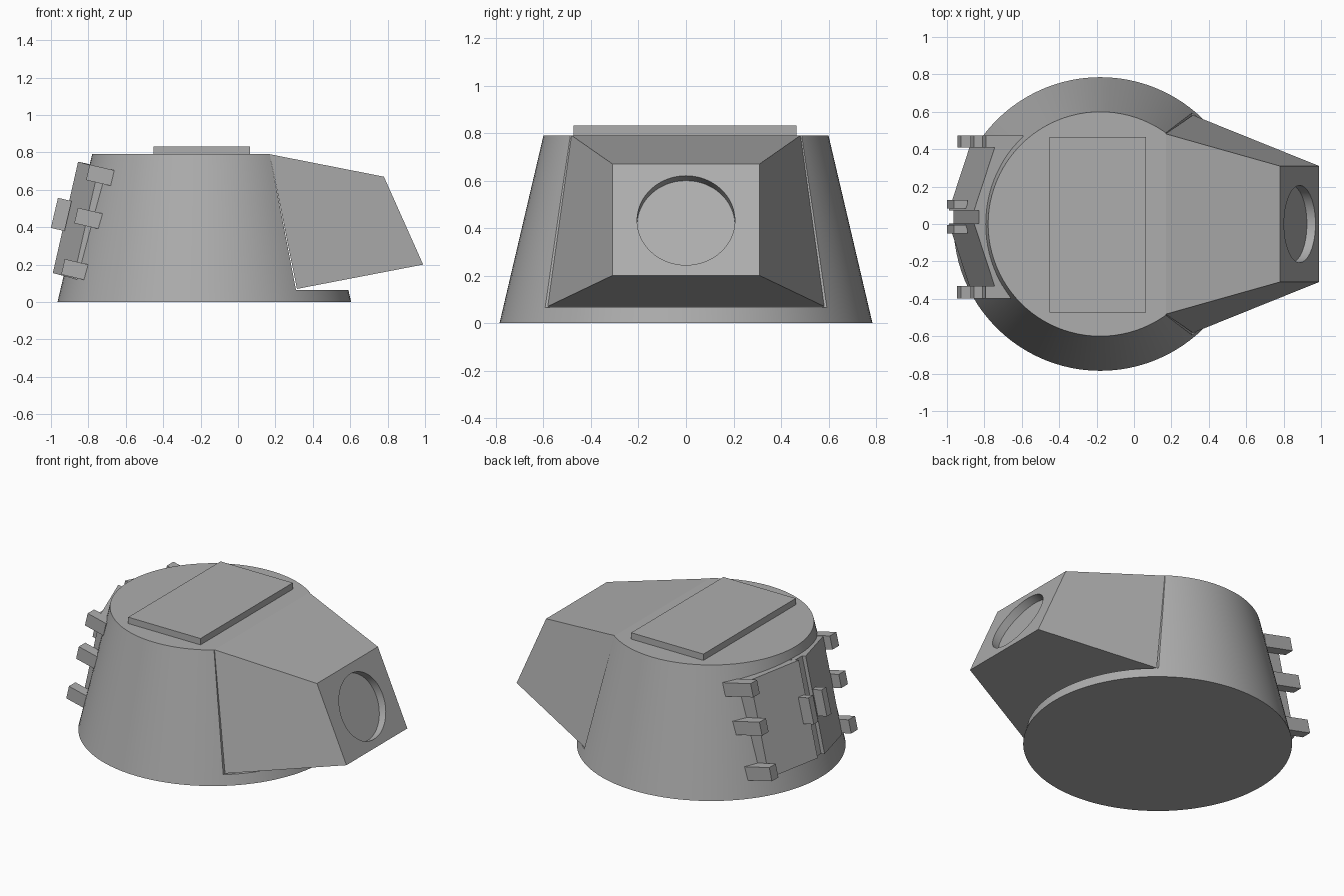
import bpy, bmesh, math
from mathutils import Vector, Matrix

old = bpy.data.objects.get("Cube")
if old:
    bpy.data.objects.remove(old, do_unlink=True)

GREY = (0.42, 0.42, 0.42, 1)
mat = bpy.data.materials.new("armour grey")
mat.use_nodes = True
mat.diffuse_color = GREY
mat.node_tree.nodes["Principled BSDF"].inputs["Base Color"].default_value = GREY

CX, R0, R1, H, RIM = -0.18, 0.785, 0.6, 0.79, 0.065
SLOPE = math.atan2(R0 - R1, H)


def finish(bm, name, smooth=False):
    bmesh.ops.recalc_face_normals(bm, faces=bm.faces[:])
    me = bpy.data.meshes.new(name)
    bm.to_mesh(me)
    bm.free()
    ob = bpy.data.objects.new(name, me)
    bpy.context.collection.objects.link(ob)
    me.materials.append(mat)
    if smooth:
        bpy.ops.object.select_all(action='DESELECT')
        ob.select_set(True)
        bpy.context.view_layer.objects.active = ob
        bpy.ops.object.shade_smooth_by_angle(angle=math.radians(30))
    return ob


def loft(name, ring_a, ring_b):
    """Solid between two rings of equal point count."""
    bm = bmesh.new()
    a = [bm.verts.new(p) for p in ring_a]
    b = [bm.verts.new(p) for p in ring_b]
    bm.faces.new(a)
    bm.faces.new(b)
    for i in range(len(a)):
        j = (i + 1) % len(a)
        bm.faces.new((a[i], a[j], b[j], b[i]))
    return finish(bm, name)


def frustum(z0, z1):
    bm = bmesh.new()
    r = [R0 + (R1 - R0) * z / H for z in (z0, z1)]
    bmesh.ops.create_cone(bm, cap_ends=True, segments=96, radius1=r[0], radius2=r[1],
                          depth=z1 - z0,
                          matrix=Matrix.Translation((CX, 0, (z0 + z1) / 2)))
    return bm


def box(name, centre, size):
    """Box at a centre; its x axis follows the normal of the sloped rear wall."""
    bm = bmesh.new()
    m = (Matrix.Translation(centre) @ Matrix.Rotation(SLOPE, 4, 'Y')
         @ Matrix.Diagonal((*size, 1)))
    bmesh.ops.create_cube(bm, size=1, matrix=m)
    return finish(bm, name)


# Base ring and main wall, the wall cut by a sloped plane at the gun end
finish(frustum(0, RIM), "base_ring", True)
bm = frustum(RIM, H)
cut_lo, cut_hi = Vector((0.31, 0, RIM)), Vector((0.17, 0, H))
normal = (cut_hi - cut_lo).cross(Vector((0, 1, 0)))
normal *= 1 if normal.x > 0 else -1
cut = bmesh.ops.bisect_plane(bm, geom=bm.verts[:] + bm.edges[:] + bm.faces[:],
                             plane_co=cut_lo, plane_no=normal, clear_outer=True)
edges = [e for e in cut["geom_cut"] if isinstance(e, bmesh.types.BMEdge)]
bmesh.ops.holes_fill(bm, edges=edges, sides=0)
finish(bm, "turret_wall", True)


# Gun housing with a round recess in its sloped face
def section(x_top, y_top, z_top, x_low, y_low, z_low):
    return [(x_top, -y_top, z_top), (x_top, y_top, z_top),
            (x_low, y_low, z_low), (x_low, -y_low, z_low)]


housing = loft("gun_housing", section(0.17, 0.482, H, 0.315, 0.582, 0.07),
               section(0.78, 0.31, 0.67, 0.99, 0.31, 0.20))
face_n = Vector((0.47, 0, 0.21)).normalized()
bm = bmesh.new()
bmesh.ops.create_cone(bm, cap_ends=True, segments=64, radius1=0.206, radius2=0.206, depth=0.1,
                      matrix=Matrix.Translation((0.886, 0, 0.432))
                      @ face_n.to_track_quat('Z', 'Y').to_matrix().to_4x4())
cutter = finish(bm, "recess_cutter")
cutter.hide_render = True
mod = housing.modifiers.new("recess", 'BOOLEAN')
mod.operation, mod.solver, mod.object = 'DIFFERENCE', 'EXACT', cutter
bpy.ops.object.select_all(action='DESELECT')
housing.select_set(True)
bpy.context.view_layer.objects.active = housing
bpy.ops.object.modifier_apply(modifier=mod.name)
bpy.data.objects.remove(cutter, do_unlink=True)
bpy.ops.object.shade_smooth_by_angle(angle=math.radians(20))

# Roof hatch plate
bm = bmesh.new()
bmesh.ops.create_cube(bm, size=1, matrix=Matrix.Translation((-0.193, -0.004, 0.81))
                      @ Matrix.Diagonal((0.515, 0.94, 0.042, 1)))
finish(bm, "roof_hatch")


# Rear doors: two angled plates meeting a narrow centre strip
def rear_plate(name, y_in, y_out, inner, outer, depth=0.12):
    ring = [(inner[0], y_in, inner[1]), (outer[0], y_out, outer[1]),
            (outer[2], y_out, outer[3]), (inner[2], y_in, inner[3])]
    back = Vector((math.cos(SLOPE), 0, -math.sin(SLOPE))) * depth
    loft(name, ring, [Vector(p) + back for p in ring])


MID = 0.038
for side, s in (("left", 1), ("right", -1)):
    rear_plate(side + "_rear_door", MID + s * 0.035, MID + s * 0.37,
               (-0.855, 0.75, -0.99, 0.155), (-0.745, 0.72, -0.88, 0.125))
    # Hinge blocks, the left ones reaching deeper into the wall
    extra = 0.07 if s > 0 else 0
    for level, x, z in (("upper", -0.737, 0.678), ("middle", -0.80, 0.447),
                        ("lower", -0.87, 0.173)):
        box(f"{side}_{level}_hinge",
            (x + extra / 2, MID + s * 0.403, z - extra / 2 * math.tan(SLOPE)),
            (0.135 + extra, 0.066, 0.085))
    # Upright door handle
    box(side + "_door_handle", (-0.945, MID + s * 0.067, 0.468), (0.075, 0.046, 0.165))
rear_plate("door_centre_strip", MID - 0.035, MID + 0.035,
           (-0.83, 0.745, -0.965, 0.15), (-0.83, 0.745, -0.965, 0.15))
